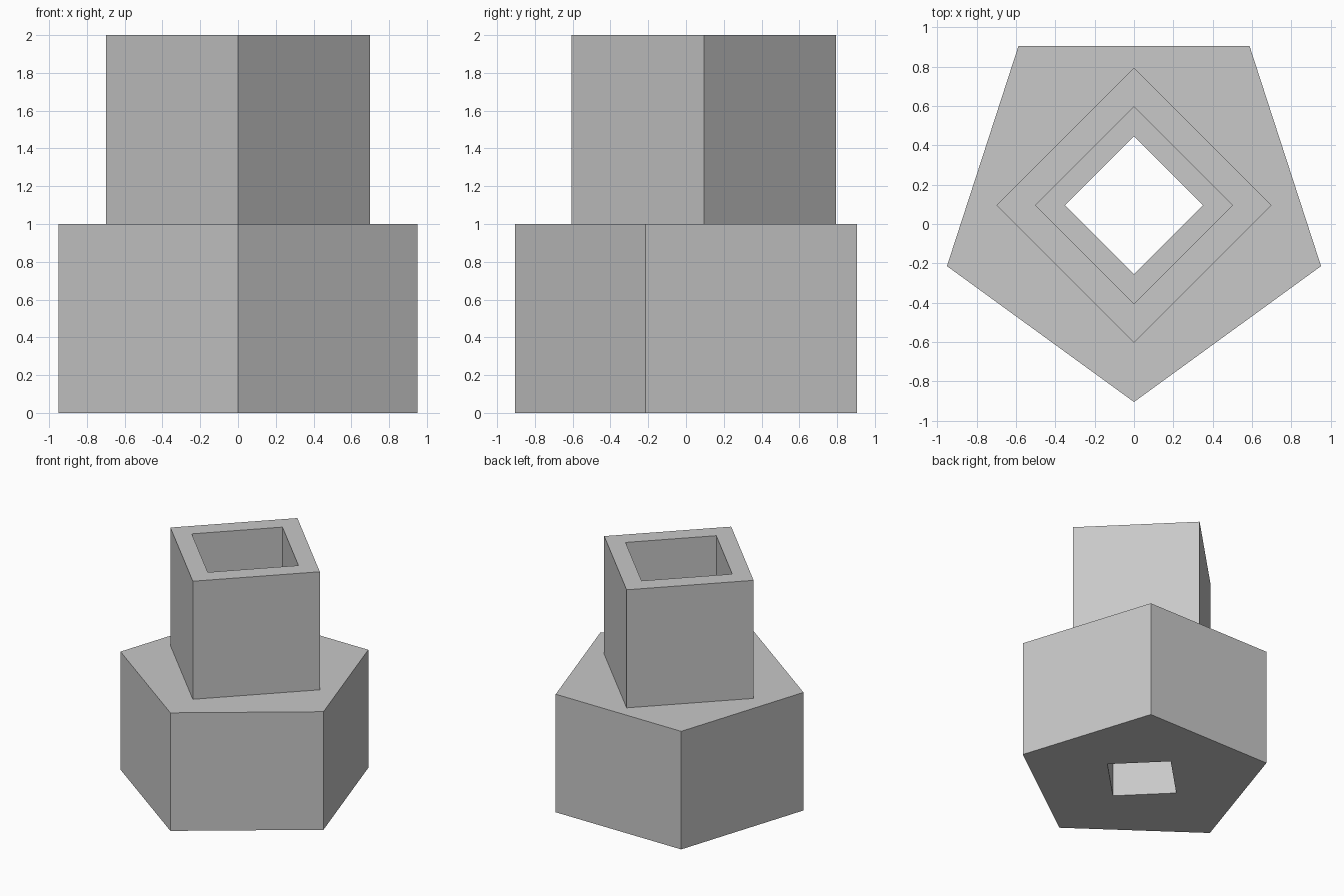
import bpy
from math import pi

cube = bpy.data.objects.get("Cube")
if cube:
    bpy.data.objects.remove(cube, do_unlink=True)

CENTRE_Y = 0.095  # shared axis of both blocks

grey = bpy.data.materials.new("plain_grey")
grey.use_nodes = True
colour = (0.58, 0.58, 0.58, 1)
grey.diffuse_color = colour
grey.node_tree.nodes["Principled BSDF"].inputs["Base Color"].default_value = colour


def prism(name, sides, radius, bottom, top):
    """Upright prism with one corner pointing to the front."""
    bpy.ops.mesh.primitive_cylinder_add(
        vertices=sides, radius=radius, depth=top - bottom,
        location=(0, CENTRE_Y, (bottom + top) / 2), rotation=(0, 0, pi))
    obj = bpy.context.object
    obj.name = obj.data.name = name
    obj.data.materials.append(grey)
    bpy.ops.object.transform_apply(location=True, rotation=True, scale=True)
    return obj


def hollow_prism(name, sides, radius, hole_radius, bottom, top):
    """Prism with a square hole right through it."""
    body = prism(name, sides, radius, bottom, top)
    cutter = prism(name + "_cutter", 4, hole_radius, bottom - 0.2, top + 0.2)
    cutter.hide_render = True
    cut = body.modifiers.new("square_hole", "BOOLEAN")
    cut.operation = "DIFFERENCE"
    cut.solver = "EXACT"
    cut.object = cutter
    bpy.context.view_layer.objects.active = body
    bpy.ops.object.modifier_apply(modifier=cut.name)
    bpy.data.objects.remove(cutter, do_unlink=True)
    return body


# Five-sided base with a narrow square hole
hollow_prism("pentagon_base", 5, 1.0, 0.35, 0, 1)

# Square tube standing on the base, with a wider hole
hollow_prism("square_tube", 4, 0.7, 0.5, 1, 2)
